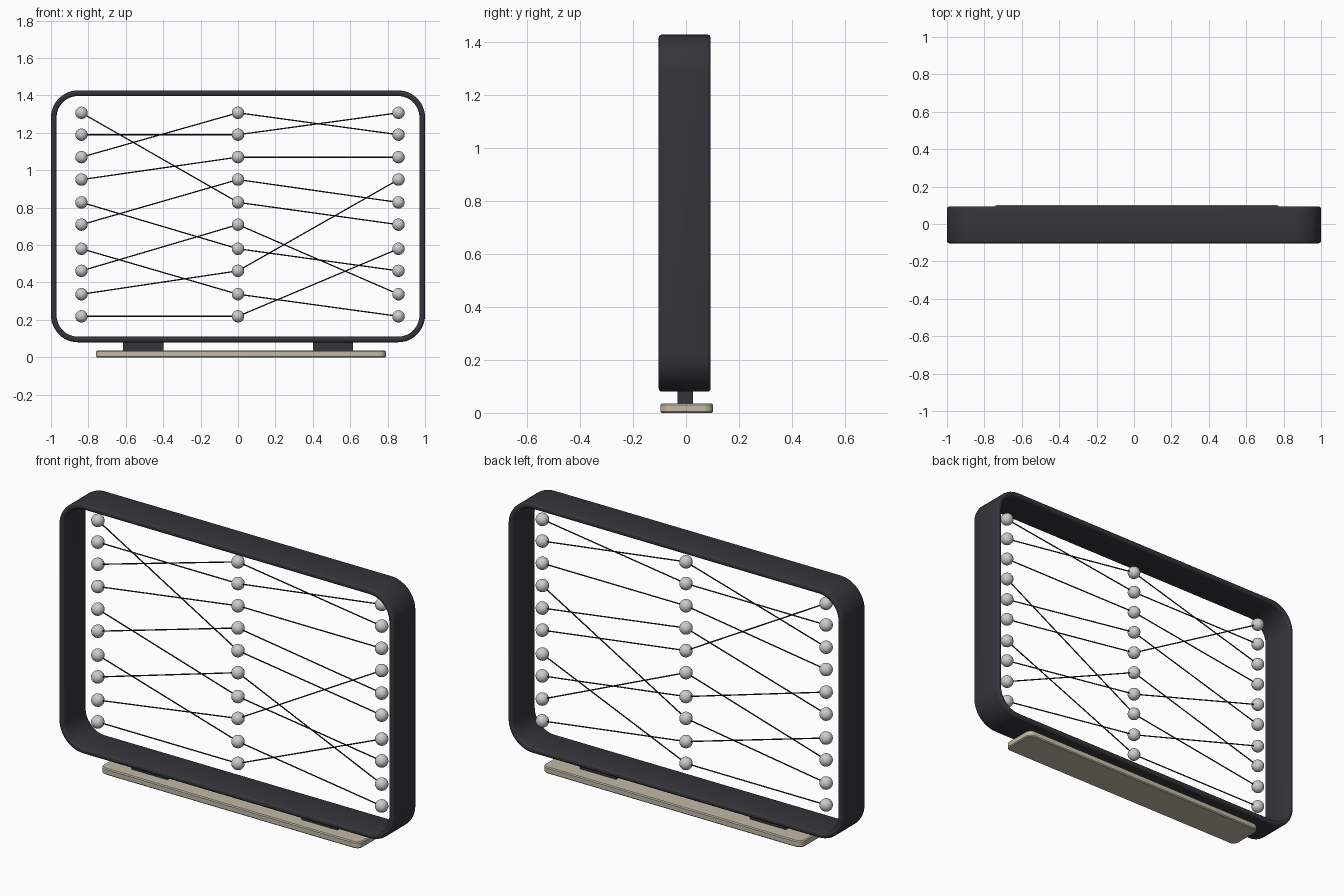
import bpy, bmesh, math
from mathutils import Vector

if "Cube" in bpy.data.objects:
    bpy.data.objects.remove(bpy.data.objects["Cube"])


def material(name, rgb):
    m = bpy.data.materials.new(name)
    m.diffuse_color = (*rgb, 1)
    m.use_nodes = True
    m.node_tree.nodes["Principled BSDF"].inputs["Base Color"].default_value = m.diffuse_color
    return m


DARK = material("dark_shell", (0.035, 0.036, 0.042))
BEIGE = material("beige", (0.54, 0.49, 0.39))
BLACK = material("wire_black", (0.01, 0.01, 0.01))


def finish(bm, name, mat=None):
    bmesh.ops.recalc_face_normals(bm, faces=bm.faces)
    me = bpy.data.meshes.new(name)
    bm.to_mesh(me)
    bm.free()
    ob = bpy.data.objects.new(name, me)
    bpy.context.collection.objects.link(ob)
    if mat:
        me.materials.append(mat)
    bpy.ops.object.select_all(action='DESELECT')
    ob.select_set(True)
    bpy.context.view_layer.objects.active = ob
    bpy.ops.object.shade_smooth_by_angle(angle=math.radians(35))
    return ob


def rounded_rect(hw, hh, r, inset=0.0, n=10):
    pts = []
    for q, (sx, sy) in enumerate([(1, 1), (-1, 1), (-1, -1), (1, -1)]):
        for i in range(n + 1):
            a = math.pi / 2 * (q + i / n)
            pts.append((sx * (hw - r) + (r - inset) * math.cos(a),
                        sy * (hh - r) + (r - inset) * math.sin(a)))
    return pts


def skin(bm, rings, closed):
    n = len(rings[0])
    count = len(rings) if closed else len(rings) - 1
    for k in range(count):
        a, b = rings[k], rings[(k + 1) % len(rings)]
        for i in range(n):
            j = (i + 1) % n
            bm.faces.new((a[i], a[j], b[j], b[i]))


# Frame: rounded cross-section swept round a rounded rectangle
T, H, B = 0.03, 0.098, 0.012
CY, CZ = -0.005, 0.7535
section = rounded_rect(T / 2, H, B, n=3)
bm = bmesh.new()
rings = []
for d, y in section:
    rings.append([bm.verts.new((x, CY + y, CZ + z))
                  for x, z in rounded_rect(1.0, 0.6735, 0.145, d + T / 2, 12)])
skin(bm, rings, True)
finish(bm, "frame", DARK)

# Base plate with softened rims
bm = bmesh.new()
rings = [[bm.verts.new((0.015 + x, 0.003 + y, z))
          for x, y in rounded_rect(0.775, 0.099, 0.035, d, 6)]
         for d, z in [(0.005, 0), (0, 0.005), (0, 0.03), (0.005, 0.035)]]
skin(bm, rings, False)
bm.faces.new(rings[0])
bm.faces.new(rings[-1])
finish(bm, "base_plate", BEIGE)

# Two feet joining the frame to the plate
for side, x in (("left", -0.507), ("right", 0.508)):
    bm = bmesh.new()
    bmesh.ops.create_cube(bm, size=1)
    bmesh.ops.scale(bm, vec=(0.215, 0.057, 0.065), verts=bm.verts)
    bmesh.ops.translate(bm, vec=(x, -0.003, 0.0625), verts=bm.verts)
    finish(bm, side + "_foot", DARK)

# Three columns of beads
heights = [1.307, 1.19, 1.07, 0.95, 0.828, 0.709, 0.58, 0.462, 0.337, 0.219]
columns = {"left": -0.837, "middle": 0.0, "right": 0.858}
for name, x in columns.items():
    bm = bmesh.new()
    for z in heights:
        ball = bmesh.ops.create_uvsphere(bm, u_segments=24, v_segments=16, radius=0.033)
        bmesh.ops.translate(bm, vec=(x, 0, z), verts=ball["verts"])
    finish(bm, name + "_beads")

# Wires: each entry is the bead reached in the next column
links = {("left", "middle"): [4, 1, 0, 2, 6, 3, 8, 5, 7, 9],
         ("middle", "right"): [1, 0, 2, 4, 5, 8, 7, 3, 9, 6]}
for (a, b), targets in links.items():
    bm = bmesh.new()
    for i, j in enumerate(targets):
        p = Vector((columns[a], 0, heights[i]))
        q = Vector((columns[b], 0, heights[j]))
        rod = bmesh.ops.create_cone(bm, cap_ends=True, segments=8, radius1=0.0033,
                                    radius2=0.0033, depth=(q - p).length)["verts"]
        turn = (q - p).to_track_quat('Z', 'Y').to_matrix()
        bmesh.ops.rotate(bm, cent=(0, 0, 0), matrix=turn, verts=rod)
        bmesh.ops.translate(bm, vec=(p + q) / 2, verts=rod)
    finish(bm, f"{a}_to_{b}_wires", BLACK)
